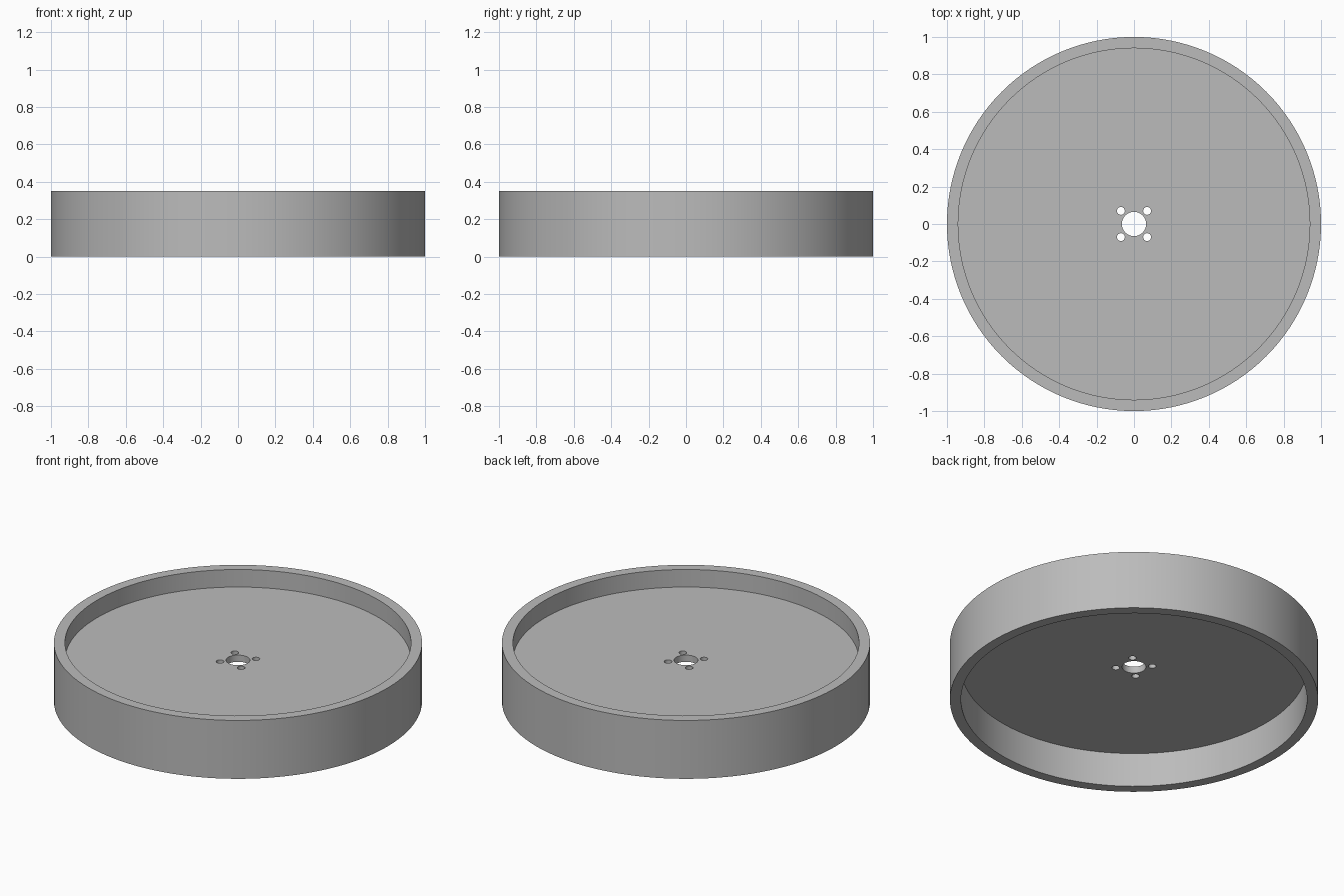
import bpy, bmesh, math

if "Cube" in bpy.data.objects:
    bpy.data.objects.remove(bpy.data.objects["Cube"])

SEG = 128
grey = bpy.data.materials.new("plain grey")
grey.diffuse_color = (0.5, 0.5, 0.5, 1)
grey.use_nodes = True
grey.node_tree.nodes["Principled BSDF"].inputs["Base Color"].default_value = grey.diffuse_color


def lathe(name, profile, seg):
    """Revolve (radius, z) points about z and cap both ends."""
    bm = bmesh.new()
    rings = []
    for r, z in profile:
        rings.append([bm.verts.new((r * math.cos(2 * math.pi * i / seg),
                                    r * math.sin(2 * math.pi * i / seg), z))
                      for i in range(seg)])
    for a, b in zip(rings, rings[1:]):
        for i in range(seg):
            j = (i + 1) % seg
            bm.faces.new((a[i], a[j], b[j], b[i]))
    bm.faces.new(rings[0])
    bm.faces.new(rings[-1])
    bmesh.ops.recalc_face_normals(bm, faces=bm.faces)
    mesh = bpy.data.meshes.new(name)
    bm.to_mesh(mesh)
    bm.free()
    obj = bpy.data.objects.new(name, mesh)
    bpy.context.collection.objects.link(obj)
    mesh.materials.append(grey)
    return obj


# Wheel: outer rim with a thin web plate recessed from both sides
wheel = lathe("wheel", [(0.94, 0.205), (0.94, 0), (1, 0), (1, 0.35),
                        (0.94, 0.35), (0.94, 0.245)], SEG)

# Centre bore and four bolt holes
holes = [(0, 0, 0.065, 48)]
holes += [(sx * 0.07, sy * 0.07, 0.021, 24) for sx in (-1, 1) for sy in (-1, 1)]
cutters = []
for x, y, r, seg in holes:
    cutter = lathe("hole_cutter", [(r, 0.1), (r, 0.34)], seg)
    cutter.location = (x, y, 0)
    cutter.hide_render = True
    cutters.append(cutter)
    mod = wheel.modifiers.new("hole", 'BOOLEAN')
    mod.operation = 'DIFFERENCE'
    mod.solver = 'EXACT'
    mod.object = cutter

# Apply the cuts, then remove the cutters
bpy.context.view_layer.objects.active = wheel
wheel.select_set(True)
for mod in list(wheel.modifiers):
    bpy.ops.object.modifier_apply(modifier=mod.name)
for cutter in cutters:
    bpy.data.objects.remove(cutter)

# Round walls smooth, rim edges sharp
bpy.ops.object.shade_smooth_by_angle(angle=math.radians(30))
